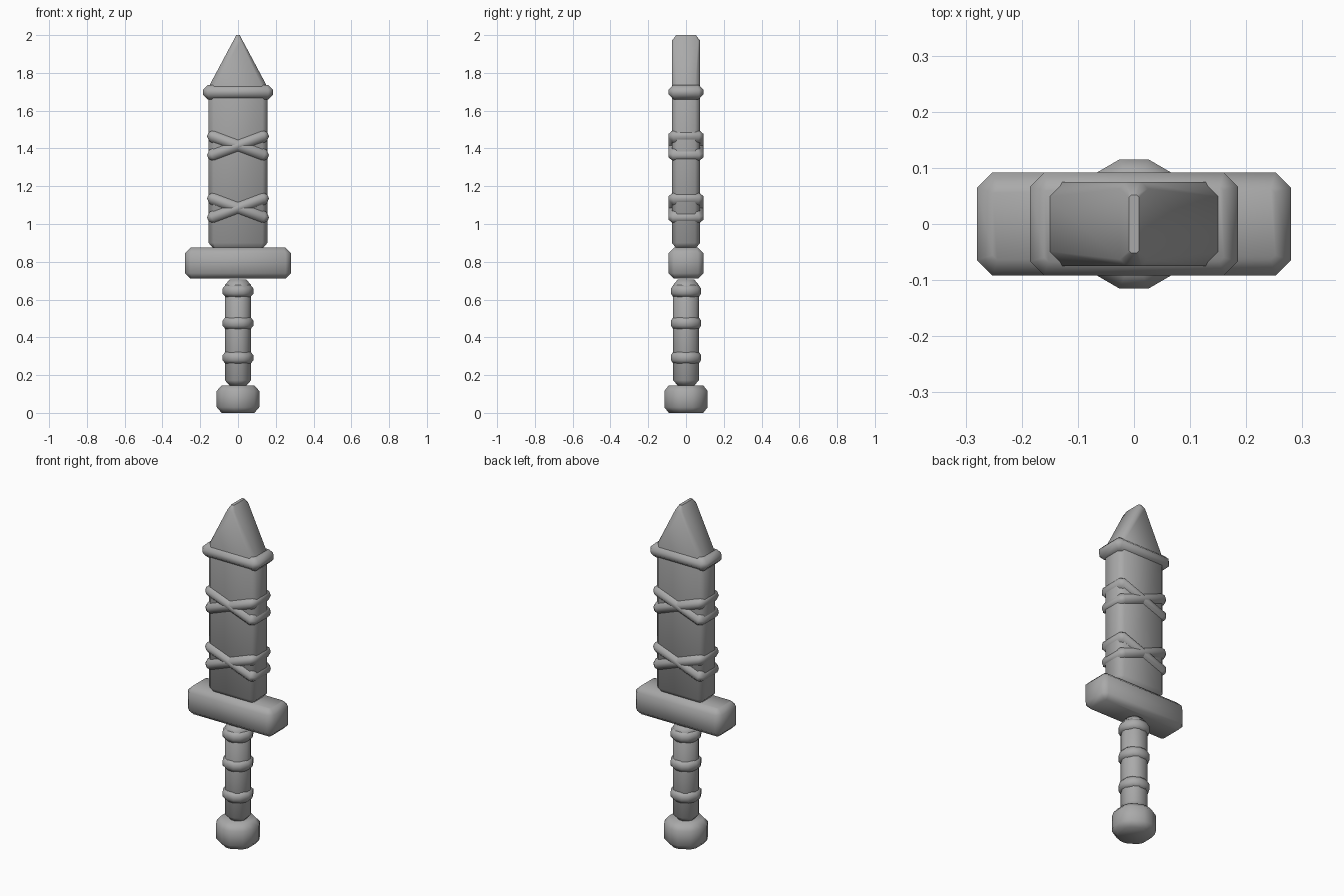
import bpy
import bmesh
import math

cube = bpy.data.objects.get("Cube")
if cube:
    bpy.data.objects.remove(cube)

stone = bpy.data.materials.new("plain grey")
stone.use_nodes = True
GREY = (0.4, 0.4, 0.4, 1)
stone.diffuse_color = GREY
stone.node_tree.nodes["Principled BSDF"].inputs["Base Color"].default_value = GREY


def rect(hx, hy, c):
    """Rectangle outline with chamfered corners."""
    quarter = [(hx, hy - c), (hx - c, hy)]
    half = quarter + [(-x, y) for x, y in reversed(quarter)]
    return half + [(-x, -y) for x, y in half]


def hexagon(r, c):
    """Hexagon outline, corners on the y axis, each cut back by c along its sides."""
    pts = [(r * math.sin(i * math.pi / 3), r * math.cos(i * math.pi / 3)) for i in range(6)]
    out = []
    for i, (x, y) in enumerate(pts):
        for nx, ny in (pts[i - 1], pts[(i + 1) % 6]):
            out.append((x + (nx - x) * c / r, y + (ny - y) * c / r))
    return out


def loft(name, sections, z=0, tilt=0):
    """Skin a stack of (height, outline) sections into a closed solid."""
    bm = bmesh.new()
    rings = [[bm.verts.new((x, y, h)) for x, y in outline] for h, outline in sections]
    n = len(rings[0])
    for low, high in zip(rings, rings[1:]):
        for i in range(n):
            j = (i + 1) % n
            bm.faces.new((low[i], low[j], high[j], high[i]))
    bm.faces.new(rings[0])
    bm.faces.new(rings[-1])
    bmesh.ops.recalc_face_normals(bm, faces=bm.faces)
    mesh = bpy.data.meshes.new(name)
    bm.to_mesh(mesh)
    bm.free()
    mesh.materials.append(stone)
    obj = bpy.data.objects.new(name, mesh)
    obj.location.z = z
    obj.rotation_euler.y = math.radians(tilt)
    bpy.context.collection.objects.link(obj)
    bpy.ops.object.select_all(action='DESELECT')
    obj.select_set(True)
    bpy.context.view_layer.objects.active = obj
    bpy.ops.object.shade_smooth_by_angle(angle=math.radians(50))
    return obj


def slab(name, hx, hy, hz, c, z, tilt=0):
    """Box with every edge chamfered by c."""
    inner, outer = rect(hx - c, hy - c, c * 0.3), rect(hx, hy, c)
    return loft(name, [(-hz, inner), (c - hz, outer), (hz - c, outer), (hz, inner)], z, tilt)


def hex_block(name, r, hz, cut, c, z):
    """Hexagonal prism with every edge chamfered."""
    inner, outer = hexagon(r - c, cut * 0.6), hexagon(r, cut)
    return loft(name, [(-hz, inner), (c - hz, outer), (hz - c, outer), (hz, inner)], z)


# Handle
hex_block("pommel", 0.13, 0.073, 0.03, 0.03, 0.073)
hex_block("grip", 0.08, 0.28, 0.024, 0.028, 0.425)
for part, height in (("lower", 0.292), ("middle", 0.475), ("upper", 0.645)):
    hex_block(part + "_grip_ring", 0.095, 0.031, 0.03, 0.018, height)

# Guard
slab("guard", 0.28, 0.092, 0.0815, 0.028, 0.793)

# Blade with wedge tip
body = rect(0.156, 0.075, 0.027)
loft("blade", [
    (0.87, rect(0.13, 0.05, 0.01)),
    (0.90, body),
    (1.725, body),
    (1.97, rect(0.025, 0.075, 0.012)),
    (2.0, rect(0.009, 0.052, 0.004)),
])

# Collar below the tip and crossed wraps
slab("blade_collar", 0.185, 0.092, 0.038, 0.025, 1.698)
for part, height in (("lower", 1.085), ("upper", 1.415)):
    for side, tilt in (("left", -20.5), ("right", 20.5)):
        slab(f"{part}_{side}_wrap", 0.171, 0.092, 0.033, 0.022, height, tilt)
